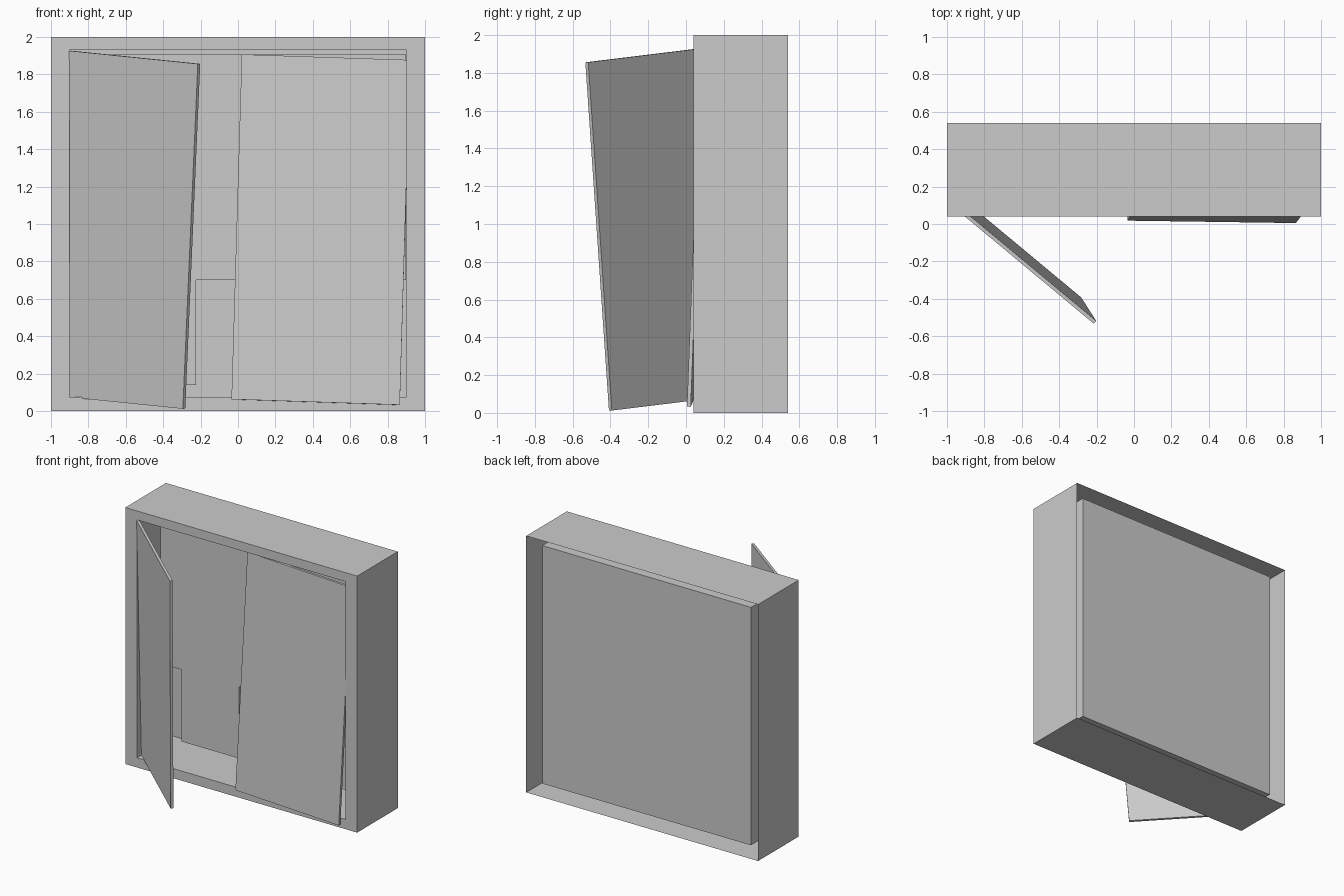
import bpy, bmesh
from mathutils import Vector

cube = bpy.data.objects.get("Cube")
if cube:
    bpy.data.objects.remove(cube)

grey = bpy.data.materials.new("plain_grey")
grey.use_nodes = True
colour = (0.6, 0.6, 0.6, 1)
grey.diffuse_color = colour
grey.node_tree.nodes["Principled BSDF"].inputs["Base Color"].default_value = colour


def finish(name, bm):
    bmesh.ops.recalc_face_normals(bm, faces=bm.faces)
    mesh = bpy.data.meshes.new(name)
    bm.to_mesh(mesh)
    bm.free()
    mesh.materials.append(grey)
    obj = bpy.data.objects.new(name, mesh)
    bpy.context.collection.objects.link(obj)
    return obj


def loft(name, loops, cap_start=False):
    """Bridge a run of four-cornered loops and close the last one."""
    bm = bmesh.new()
    rings = [[bm.verts.new(p) for p in loop] for loop in loops]
    for a, b in zip(rings, rings[1:]):
        for i in range(4):
            j = (i + 1) % 4
            bm.faces.new((a[i], a[j], b[j], b[i]))
    bm.faces.new(rings[-1])
    if cap_start:
        bm.faces.new(rings[0][::-1])
    return finish(name, bm)


def rect(x0, x1, z0, z1, y):
    return [(x0, y, z0), (x1, y, z0), (x1, y, z1), (x0, y, z1)]


def box(name, x0, x1, y0, y1, z0, z1):
    return loft(name, [rect(x0, x1, z0, z1, y) for y in (y0, y1)], True)


def door(name, corner, across, up, thickness):
    """Leaning slab given by one outer corner and its two edge directions."""
    corner, across, up = Vector(corner), Vector(across), Vector(up)
    inward = across.cross(up).normalized() * thickness
    outer = [corner, corner + across, corner + across + up, corner + up]
    return loft(name, [outer, [p + inward for p in outer]], True)


# Cabinet: open-backed casing folded into the front frame and inner cavity
loft("cabinet_body", [
    rect(-1, 1, 0, 2, 0.54),
    rect(-1, 1, 0, 2, 0.04),
    rect(-0.9, 0.9, 0.075, 1.93, 0.04),
    rect(-0.9, 0.9, 0.075, 1.93, 0.485),
])

# Equipment inside the cavity
box("upper_unit", -0.899, 0.899, 0.33, 0.48, 0.7, 1.905)
for side, x0, x1 in (("right", -0.72, -0.225), ("left", 0.225, 0.72)):
    box("lower_unit_" + side, x0, x1, 0.331, 0.48, 0.14, 0.7)

# Two broken doors: one swung open, one sagging in the opening
door("door_open", (-0.984, 0.165, 0.082), (0.689, -0.573, -0.07),
     (0.08, -0.125, 1.844), -0.02)
door("door_sagging", (-0.035, 0.018, 0.063), (0.9, -0.013, -0.03),
     (0.055, 0.07, 1.844), -0.02)
